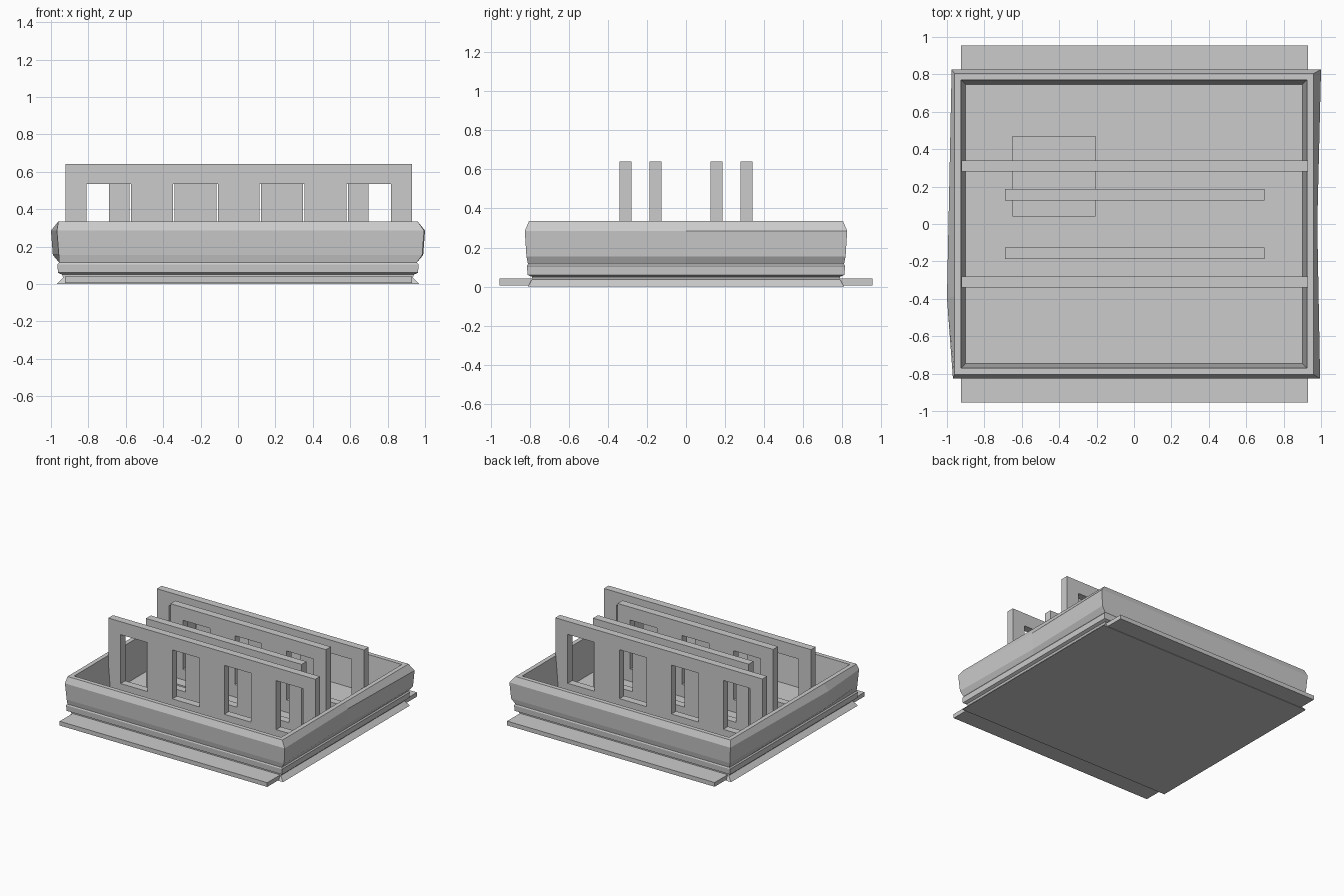
import bpy, bmesh

if "Cube" in bpy.data.objects:
    bpy.data.objects.remove(bpy.data.objects["Cube"])


def finish(bm, name):
    bmesh.ops.recalc_face_normals(bm, faces=bm.faces)
    me = bpy.data.meshes.new(name)
    bm.to_mesh(me)
    bm.free()
    ob = bpy.data.objects.new(name, me)
    bpy.context.collection.objects.link(ob)
    return ob


def box(name, x0, x1, y0, y1, z0, z1):
    bm = bmesh.new()
    bmesh.ops.create_cube(bm, size=1)
    for v in bm.verts:
        v.co = (x0 + (v.co.x + .5) * (x1 - x0),
                y0 + (v.co.y + .5) * (y1 - y0),
                z0 + (v.co.z + .5) * (z1 - z0))
    return finish(bm, name)


def window_panel(name, half, centres, y0, y1):
    """Upright panel with a row of rectangular openings."""
    xs = [-half] + [c + s * .12 for c in centres for s in (-1, 1)] + [half]
    zs = [.03, .14, .535, .64]
    bm = bmesh.new()
    grid = [[bm.verts.new((x + .004, y0, z)) for z in zs] for x in xs]
    for i in range(len(xs) - 1):
        for k in range(3):
            if i % 2 == 1 and k == 1:
                continue
            bm.faces.new((grid[i][k], grid[i + 1][k],
                          grid[i + 1][k + 1], grid[i][k + 1]))
    ext = bmesh.ops.extrude_face_region(bm, geom=bm.faces[:], use_keep_orig=True)
    moved = [g for g in ext["geom"] if isinstance(g, bmesh.types.BMVert)]
    bmesh.ops.translate(bm, vec=(0, y1 - y0, 0), verts=moved)
    return finish(bm, name)


# Tray: stacked rings (half x, half y, z), outside going up then inside going down
rings = [(.97, .81, 0), (.935, .79, .035), (.94, .79, .05), (.963, .812, .06),
         (.965, .815, .105), (.957, .81, .115), (.975, .818, .155), (.985, .826, .285),
         (.96, .805, .335), (.925, .77, .335), (.90, .745, .04)]
# Slightly uneven footprint: (side x, side y, extra outward x)
foot = [(-1, -1, -.017), (1, -1, .01), (1, 0, -.005), (1, 1, .015), (-1, 1, -.01), (-1, -.48, .015)]
bm = bmesh.new()
loops = []
for hx, hy, z in rings:
    bulge = 1 if .12 < z < .3 else 0
    loops.append([bm.verts.new((sx * (hx + e * bulge), sy * hy, z)) for sx, sy, e in foot])
n = len(foot)
for a, b in zip(loops, loops[1:]):
    for i in range(n):
        j = (i + 1) % n
        bm.faces.new((a[i], a[j], b[j], b[i]))
bm.faces.new(loops[0])
bm.faces.new(loops[-1])
finish(bm, "tray")

# Base plate reaching out at front and back
box("base_plate", -.925, .93, -.955, .955, .006, .04)

# Thin floor pad
box("floor_pad", -.65, -.205, .04, .47, .03, .055)

# Outer panels with four openings, inner panels with three staggered openings
for label, s in (("front", -1), ("back", 1)):
    window_panel(label + "_outer_panel", .925, [-.695, -.232, .232, .695],
                 s * .34, s * .28)
    window_panel(label + "_inner_panel", .695, [-.463, 0, .463], s * .187, s * .125)
